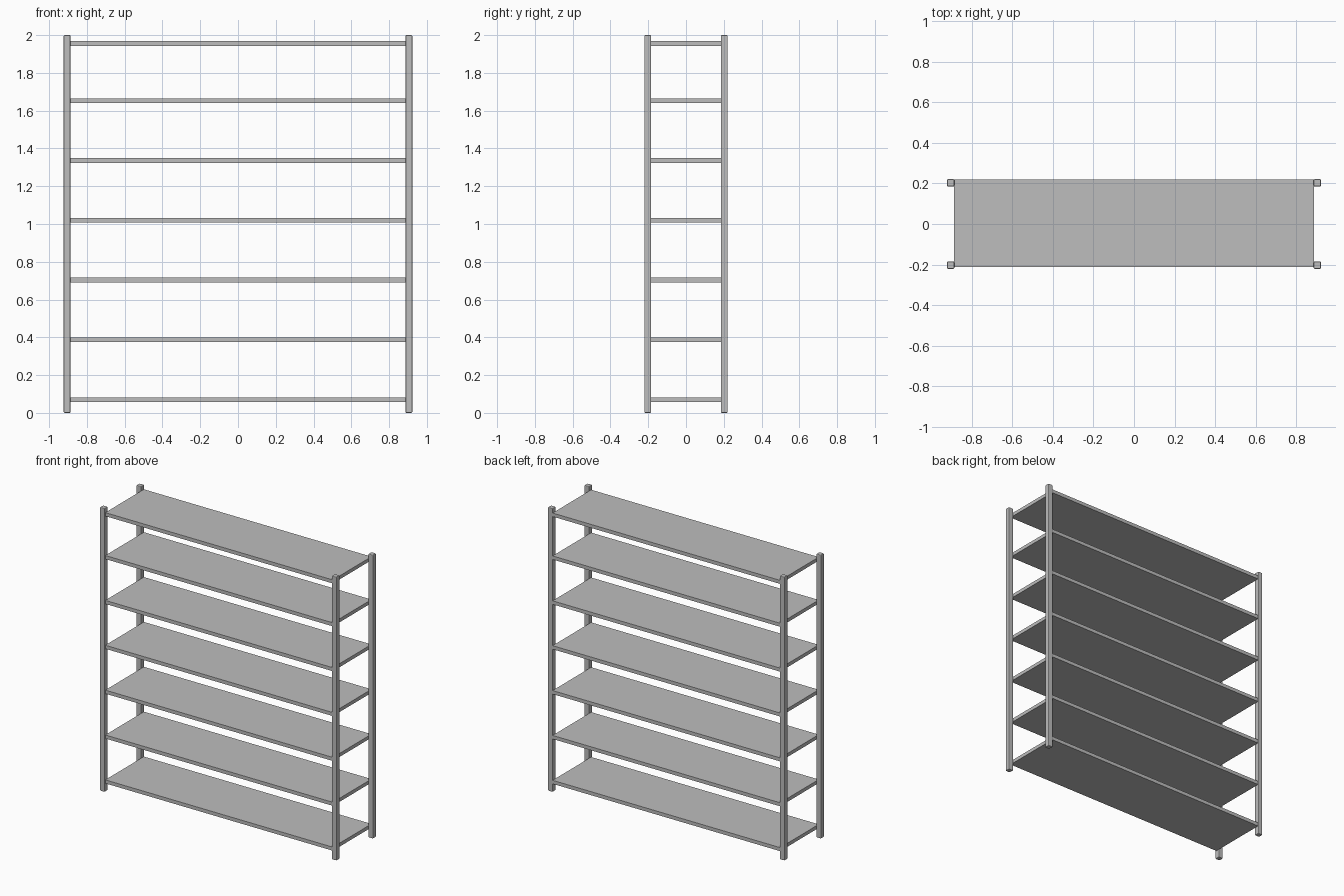
import bpy

# Remove the default cube
cube = bpy.data.objects.get("Cube")
if cube:
    bpy.data.objects.remove(cube, do_unlink=True)

# Single grey finish
grey = bpy.data.materials.new("grey_metal")
grey.use_nodes = True
colour = (0.51, 0.51, 0.51, 1)
grey.diffuse_color = colour
grey.node_tree.nodes["Principled BSDF"].inputs["Base Color"].default_value = colour


def box(name, centre, size, bevel=0):
    bpy.ops.mesh.primitive_cube_add(size=1, location=centre)
    obj = bpy.context.object
    obj.name = name
    obj.scale = size
    bpy.ops.object.transform_apply(location=False, rotation=False, scale=True)
    obj.data.materials.append(grey)
    if bevel:
        mod = obj.modifiers.new("edge_bevel", "BEVEL")
        mod.width = bevel
        mod.segments = 2
    return obj


# Four corner posts with softened edges
for side, x in (("left", 0.905), ("right", -0.905)):
    for end, y in (("front", -0.203), ("back", 0.203)):
        box(f"{end}_{side}_post", (x, y, 1), (0.036, 0.036, 2), 0.005)

# Seven shelves, evenly spaced except for the slightly lower top one
heights = [0.07 + 0.3165 * i for i in range(6)] + [1.955]
for i, z in enumerate(heights):
    box(f"shelf_{i + 1}", (0, 0.004, z), (1.776, 0.43, 0.025))
